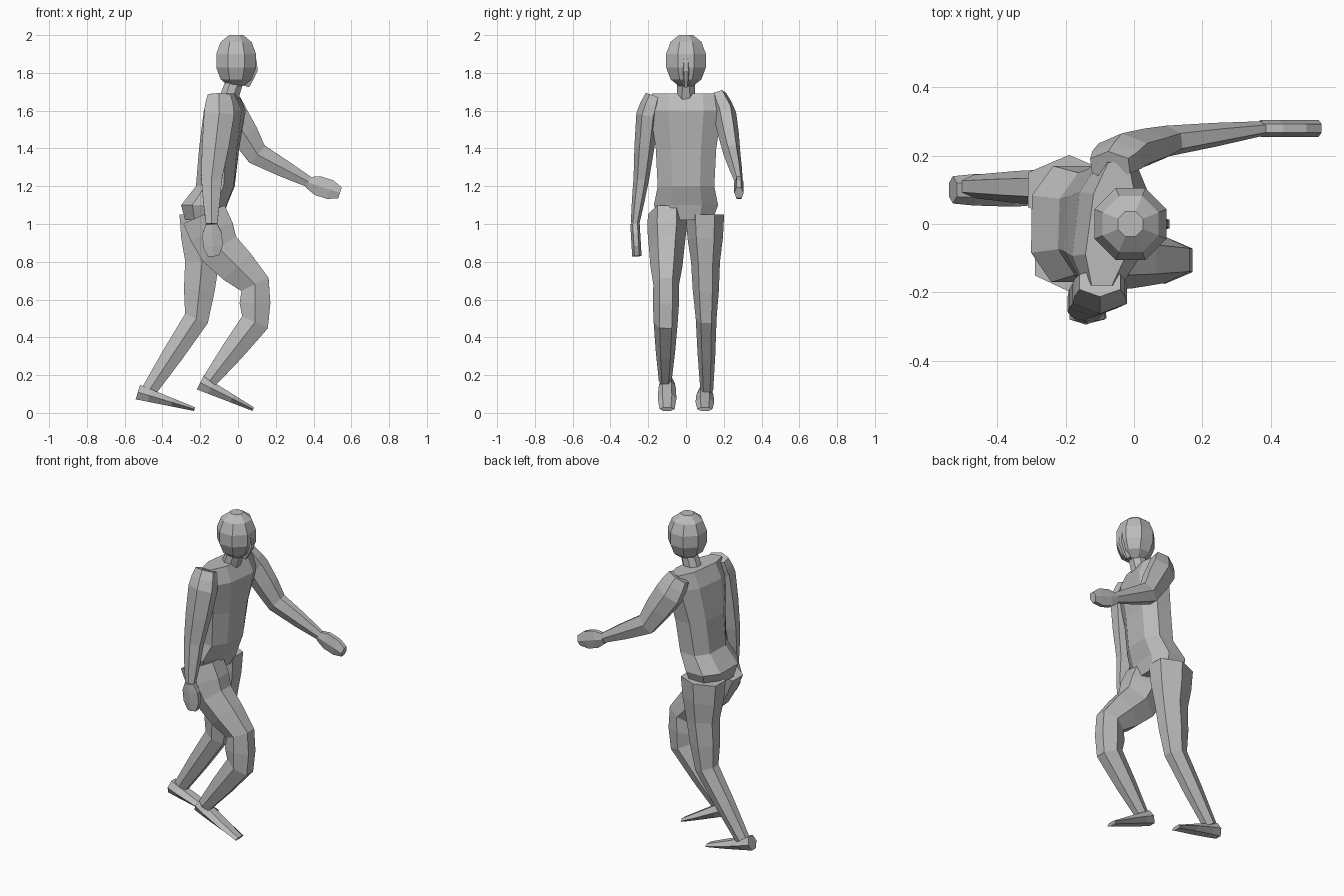
import bpy, bmesh, math
from mathutils import Vector

cube = bpy.data.objects.get("Cube")
if cube:
    bpy.data.objects.remove(cube, do_unlink=True)

grey = bpy.data.materials.new("plain_grey")
grey.use_nodes = True
grey.diffuse_color = (.5, .5, .5, 1)
grey.node_tree.nodes["Principled BSDF"].inputs["Base Color"].default_value = grey.diffuse_color


def section(sides, power):
    """Polygon cross-section that exactly fills a unit square; low power is boxier."""
    angles = [math.tau * (i + .5) / sides for i in range(sides)]
    points = [Vector((math.copysign(abs(math.cos(a)) ** power, math.cos(a)),
                      math.copysign(abs(math.sin(a)) ** power, math.sin(a)))) for a in angles]
    deep = max(p.x for p in points)
    wide = max(p.y for p in points)
    return [(p.x / deep, p.y / wide) for p in points]


def loft(name, rings, sides=6, level=False, power=1, twist=0):
    """Skin a tube through rings of (centre, depth radius, side radius)."""
    outline = section(sides, power)
    bm = bmesh.new()
    loops = []
    for i, (centre, depth, width) in enumerate(rings):
        before = rings[max(i - 1, 0)][0]
        after = rings[min(i + 1, len(rings) - 1)][0]
        along = Vector((0, 0, 1)) if level else (after - before).normalized()
        side = Vector((0, 1, 0))
        side = (side - along * side.dot(along)).normalized()
        out = side.cross(along)
        loop = []
        for u, v in outline:
            point = centre + out * u * depth + side * v * width
            point.x += twist * point.y * (point.z - rings[0][0].z)
            loop.append(bm.verts.new(point))
        loops.append(loop)
    for low, high in zip(loops, loops[1:]):
        for i in range(sides):
            bm.faces.new((low[i - 1], low[i], high[i], high[i - 1]))
    bm.faces.new(loops[0])
    bm.faces.new(loops[-1])
    bmesh.ops.recalc_face_normals(bm, faces=bm.faces)
    mesh = bpy.data.meshes.new(name)
    bm.to_mesh(mesh)
    bm.free()
    mesh.materials.append(grey)
    bpy.context.collection.objects.link(bpy.data.objects.new(name, mesh))


def limb(name, joints, y_start, y_end, flatness=.85, sides=6, bulge=1.05):
    """Joints of (x, z, radius), with a slightly swollen ring halfway along each bone."""
    last = len(joints) - 1
    rings = []
    for i, (x, z, radius) in enumerate(joints):
        centre = Vector((x, y_start + (y_end - y_start) * i / last, z))
        if rings:
            previous, depth, width = rings[-1]
            middle = (depth + radius) / 2 * bulge
            rings.append(((previous + centre) / 2, middle, middle * flatness))
        rings.append((centre, radius, radius * flatness))
    loft(name, rings, sides)


def hand(name, wrist, tip):
    """Flat mitten, widest across the knuckles."""
    steps = (0, .3, .7, 1)
    loft(name, [(wrist.lerp(tip, t), .03 + .027 * math.sin(math.pi * t), .025) for t in steps])


def foot(name, heel, toe):
    """Wedge that thins from the heel to the toe."""
    steps = (0, .2, .6, 1)
    loft(name, [(heel.lerp(toe, t), .04 - .03 * t, .04 + .01 * math.sin(math.pi * t))
                for t in steps])


# Trunk: (x, z, depth, width) from the pelvis to the shoulder line
trunk = [(-.18, 1.02, .1, .14), (-.18, 1.1, .12, .17), (-.12, 1.2, .1, .15),
         (-.1, 1.4, .1, .16), (-.07, 1.6, .1, .19), (-.07, 1.69, .06, .18)]
loft("torso", [(Vector((x, 0, z)), depth, width) for x, z, depth, width in trunk],
     sides=8, level=True, power=.8, twist=.2)

# Neck, egg-shaped head and pointed face
limb("neck", [(-.05, 1.66, .05), (-.01, 1.78, .045)], 0, 0, flatness=1, sides=8, bulge=1)
layers = 6
head = []
for i in range(layers):
    angle = math.pi * (i + .5) / layers
    girth = .108 * math.sin(angle) ** .8
    head.append((Vector((-.01, 0, 1.865 - .14 * math.cos(angle))), girth, girth))
loft("head", head, sides=8, level=True)
limb("face", [(.04, 1.73, .02), (.07, 1.82, .035), (.07, 1.9, .02)], 0, 0, flatness=.7)

# Arms: the right one hangs, the left one reaches forward
limb("right_arm", [(-.1, 1.68, .06), (-.1, 1.58, .08), (-.14, 1.24, .055), (-.14, 1, .03)],
     -.17, -.27, flatness=.75)
limb("left_arm", [(-.07, 1.68, .06), (-.03, 1.58, .08), (.1, 1.37, .06), (.38, 1.22, .028)],
     .17, .28, flatness=.75)
hand("right_hand", Vector((-.14, -.27, 1)), Vector((-.13, -.26, .83)))
hand("left_hand", Vector((.37, .28, 1.22)), Vector((.54, .28, 1.165)))

# Legs: the right one bends forward, the left one trails behind
limb("right_leg", [(-.18, 1.05, .12), (-.1, .87, .11), (.09, .68, .08), (.09, .48, .075),
                   (-.15, .17, .04)], -.1, -.11)
limb("left_leg", [(-.19, 1.05, .12), (-.19, .8, .09), (-.22, .5, .065), (-.47, .12, .04)],
     .1, .11)
foot("right_foot", Vector((-.2, -.1, .16)), Vector((.08, -.1, .02)))
foot("left_foot", Vector((-.53, .1, .11)), Vector((-.23, .1, .02)))
